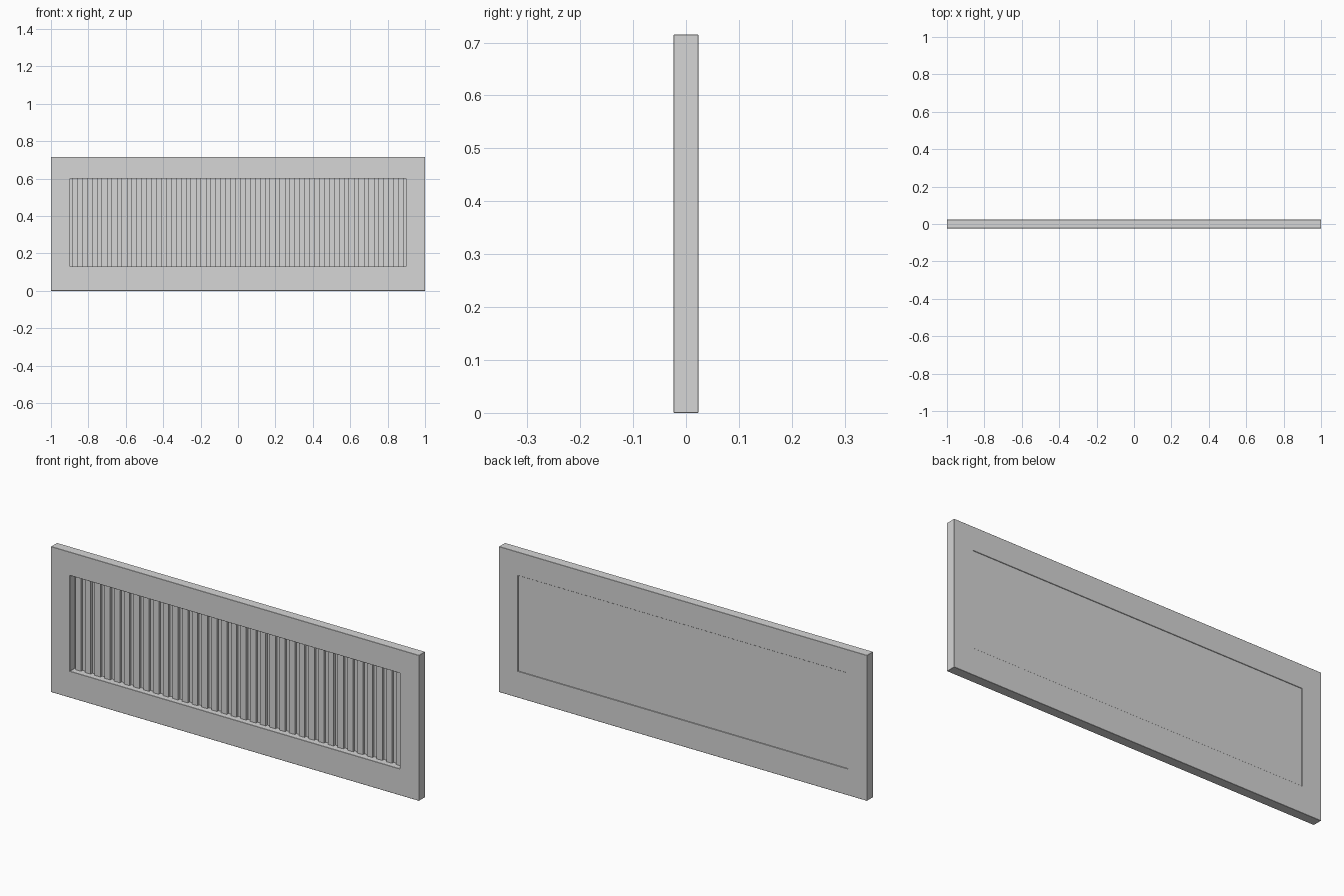
import bpy, bmesh

if "Cube" in bpy.data.objects:
    bpy.data.objects.remove(bpy.data.objects["Cube"])

H = 0.715                 # overall height
T = 0.0235                # half thickness
OX, Z0, Z1 = 0.897, 0.13, 0.60    # opening half width, bottom and top

grey = bpy.data.materials.new("light grey")
grey.diffuse_color = (0.67, 0.67, 0.67, 1)
grey.use_nodes = True
grey.node_tree.nodes["Principled BSDF"].inputs["Base Color"].default_value = grey.diffuse_color


def finish(name, bm):
    bmesh.ops.recalc_face_normals(bm, faces=bm.faces[:])
    me = bpy.data.meshes.new(name)
    bm.to_mesh(me)
    bm.free()
    me.materials.append(grey)
    ob = bpy.data.objects.new(name, me)
    bpy.context.collection.objects.link(ob)
    return ob


def add_box(bm, x0, x1, y0, y1, z0, z1):
    vs = bmesh.ops.create_cube(bm, size=1)["verts"]
    for v in vs:
        v.co.x = x1 if v.co.x > 0 else x0
        v.co.y = y1 if v.co.y > 0 else y0
        v.co.z = z1 if v.co.z > 0 else z0


# Frame: rectangular ring with a finely eased edge
bm = bmesh.new()


def ring(x, z0, z1, y):
    return [bm.verts.new(p) for p in
            ((-x, y, z0), (x, y, z0), (x, y, z1), (-x, y, z1))]


loops = [ring(1, 0, H, -T), ring(1, 0, H, T),
         ring(OX, Z0, Z1, T), ring(OX, Z0, Z1, -T)]
for a, b in zip(loops, loops[1:] + loops[:1]):
    for i in range(4):
        j = (i + 1) % 4
        bm.faces.new((a[i], a[j], b[j], b[i]))
frame = finish("frame", bm)
bev = frame.modifiers.new("eased edges", "BEVEL")
bev.width = 0.001
bev.segments = 1
bev.limit_method = "ANGLE"

# Backing panel, set slightly in from the rear of the frame
bm = bmesh.new()
add_box(bm, -OX, OX, 0.0165, 0.0205, Z0, Z1)
finish("back_panel", bm)

# Row of evenly spaced vertical slats on the panel
COUNT, WIDTH, EDGE = 34, 0.031, 0.887
step = (2 * EDGE - WIDTH) / (COUNT - 1)
bm = bmesh.new()
for i in range(COUNT):
    x = -EDGE + i * step
    add_box(bm, x, x + WIDTH, 0.004, 0.0165, Z0, Z1)
finish("vertical_slats", bm)
